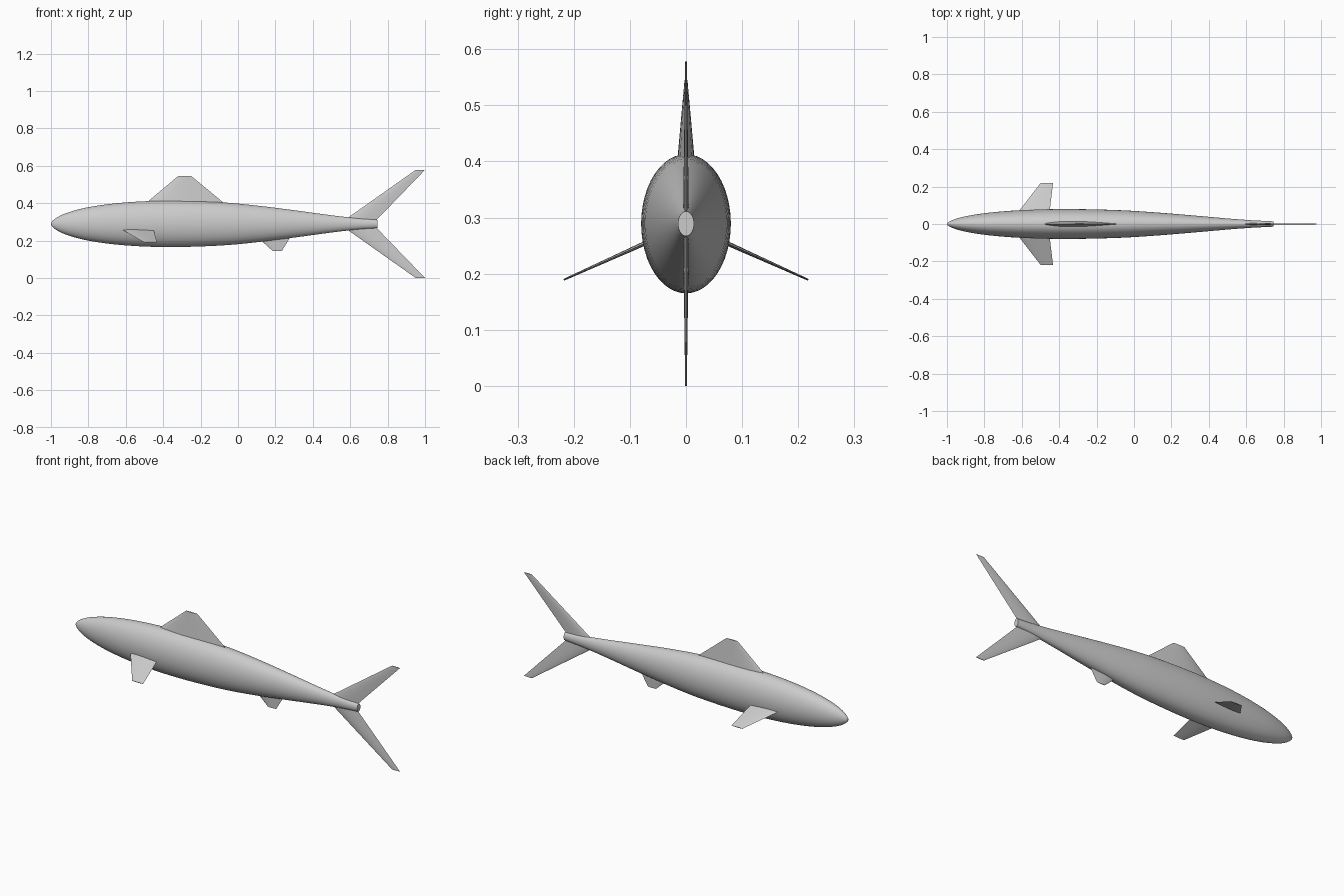
import bpy, bmesh, math
from mathutils import Vector

if "Cube" in bpy.data.objects:
    bpy.data.objects.remove(bpy.data.objects["Cube"], do_unlink=True)

grey = bpy.data.materials.new("plain grey")
grey.use_nodes = True
grey.diffuse_color = (0.6, 0.6, 0.6, 1)
grey.node_tree.nodes["Principled BSDF"].inputs["Base Color"].default_value = (0.6, 0.6, 0.6, 1)

AXIS_Z = 0.289


def loft(name, rings, angle):
    """Skin a list of closed rings, cap both ends and shade smooth."""
    bm = bmesh.new()
    loops = [[bm.verts.new(p) for p in ring] for ring in rings]
    count = len(rings[0])
    for a, b in zip(loops, loops[1:]):
        for i in range(count):
            j = (i + 1) % count
            bm.faces.new((a[i], a[j], b[j], b[i]))
    bm.faces.new(loops[0][::-1])
    bm.faces.new(loops[-1])
    bmesh.ops.remove_doubles(bm, verts=bm.verts, dist=1e-6)
    bmesh.ops.recalc_face_normals(bm, faces=bm.faces)
    mesh = bpy.data.meshes.new(name)
    bm.to_mesh(mesh)
    bm.free()
    mesh.materials.append(grey)
    obj = bpy.data.objects.new(name, mesh)
    bpy.context.collection.objects.link(obj)
    bpy.ops.object.select_all(action='DESELECT')
    obj.select_set(True)
    bpy.context.view_layer.objects.active = obj
    bpy.ops.object.shade_smooth_by_angle(angle=math.radians(angle))
    return obj


def spline(points, steps):
    """Catmull-Rom curve through all but the first and last point."""
    pts = [Vector(p) for p in points]
    out = []
    for p0, p1, p2, p3 in zip(pts, pts[1:], pts[2:], pts[3:]):
        for k in range(steps):
            t = k / steps
            out.append(0.5 * (2 * p1 + (p2 - p0) * t
                              + (2 * p0 - 5 * p1 + 4 * p2 - p3) * t * t
                              + (3 * p1 - p0 - 3 * p2 + p3) * t ** 3))
    return out + [pts[-2]]


# Body: elliptical sections along a streamlined profile of (x, half height)
profile = [(-0.97, -0.033), (-1, 0), (-0.97, 0.033), (-0.9, 0.064), (-0.78, 0.093),
           (-0.6, 0.115), (-0.37, 0.124), (-0.1, 0.116), (0.1, 0.098), (0.3, 0.073),
           (0.5, 0.046), (0.63, 0.031), (0.745, 0.022), (0.86, 0.013)]
SIDES = 48
rings = []
for x, r in spline(profile, 4):
    r = max(r, 0.0005)
    rings.append([(x, 0.645 * r * math.cos(math.tau * i / SIDES),
                   AXIS_Z + r * math.sin(math.tau * i / SIDES)) for i in range(SIDES)])
loft("body", rings, 40)


def fin(name, root, tip, normal, ratio=0.0375):
    """Tapered blade; root and tip are (leading point, trailing point)."""
    normal = Vector(normal).normalized()
    n = 10
    rings = []
    for lead, trail in (root, tip):
        lead, trail = Vector(lead), Vector(trail)
        half = ratio * (trail - lead).length
        ring = []
        for i in range(2 * n):
            angle = math.pi * i / n
            s = (1 - math.cos(angle)) / 2
            # thickest a third of the way back, with sharp edges
            thick = half * math.sin(math.pi * s ** 0.7) * (1 if i < n else -1)
            if i in (0, n):
                thick = 0
            ring.append(lead.lerp(trail, s) + normal * thick)
        rings.append(ring)
    return loft(name, rings, 30)


SIDE = (0, 1, 0)
fin("dorsal_fin", ((-0.516, 0, 0.38), (-0.05, 0, 0.38)),
    ((-0.32, 0, 0.545), (-0.25, 0, 0.545)), SIDE)
fin("anal_fin", ((0.085, 0, 0.235), (0.29, 0, 0.235)),
    ((0.185, 0, 0.145), (0.235, 0, 0.145)), SIDE)

# Forked tail
for name, s in (("upper_tail_fin", 1), ("lower_tail_fin", -1)):
    fin(name, ((0.555, 0, AXIS_Z + s * 0.01), (0.73, 0, AXIS_Z + s * 0.01)),
        ((0.95, 0, AXIS_Z * (1 + s)), (1, 0, AXIS_Z * (1 + s))), SIDE, 0.03)

# Pectoral fins, sloping down and outward
for name, s in (("rear_pectoral_fin", 1), ("front_pectoral_fin", -1)):
    fin(name, ((-0.63, s * 0.05, 0.2645), (-0.453, s * 0.05, 0.2645)),
        ((-0.5, s * 0.218, 0.189), (-0.433, s * 0.218, 0.189)), (0, s * 0.41, 0.91), 0.025)
